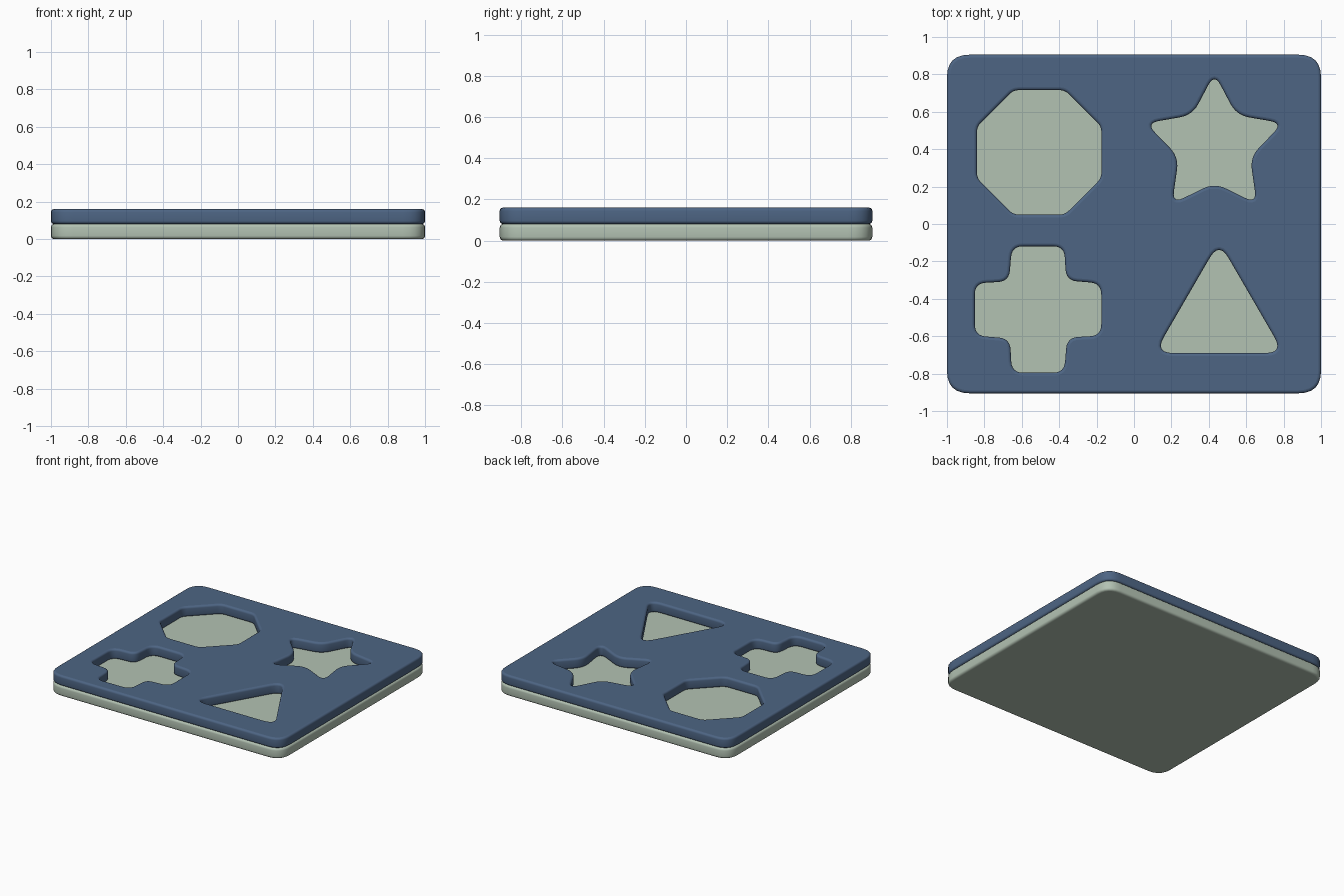
import bpy
import math
from mathutils import Vector

cube = bpy.data.objects.get("Cube")
if cube:
    bpy.data.objects.remove(cube)


def material(name, rgb):
    mat = bpy.data.materials.new(name)
    mat.use_nodes = True
    mat.diffuse_color = (*rgb, 1)
    mat.node_tree.nodes["Principled BSDF"].inputs["Base Color"].default_value = (*rgb, 1)
    return mat


def rounded(corners, trim, steps=6):
    """Outline with each corner replaced by a soft arc starting `trim` before it."""
    pts = [Vector(c) for c in corners]
    outline = []
    for i, p in enumerate(pts):
        a = p + (pts[i - 1] - p).normalized() * trim
        b = p + (pts[(i + 1) % len(pts)] - p).normalized() * trim
        for s in range(steps + 1):
            t = s / steps
            outline.append(a * (1 - t) ** 2 + p * 2 * t * (1 - t) + b * t ** 2)
    return outline


def radial(center, radii, count, start):
    """Corners around a centre, cycling through the given radii."""
    corners = []
    for i in range(count):
        a = math.radians(start) + math.tau * i / count
        r = radii[i % len(radii)]
        corners.append((center[0] + r * math.cos(a), center[1] + r * math.sin(a)))
    return corners


def slab(name, outer, holes, bottom, top, bevel, mat):
    """Flat board with rounded edges, cut through by the hole outlines."""
    curve = bpy.data.curves.new(name, "CURVE")
    curve.dimensions = "2D"
    curve.fill_mode = "BOTH"
    curve.extrude = (top - bottom) / 2 - bevel
    curve.bevel_depth = bevel
    curve.bevel_resolution = 3
    curve.offset = -bevel
    for loop in [outer] + [h[::-1] for h in holes]:
        spline = curve.splines.new("POLY")
        spline.points.add(len(loop) - 1)
        for point, p in zip(spline.points, loop):
            point.co = (p.x, p.y, 0, 1)
        spline.use_cyclic_u = True
    # Turn the filled curve into a mesh object
    helper = bpy.data.objects.new(name + "_outline", curve)
    bpy.context.collection.objects.link(helper)
    graph = bpy.context.evaluated_depsgraph_get()
    mesh = bpy.data.meshes.new_from_object(helper.evaluated_get(graph))
    bpy.data.objects.remove(helper)
    mesh.materials.clear()
    mesh.materials.append(mat)
    obj = bpy.data.objects.new(name, mesh)
    bpy.context.collection.objects.link(obj)
    obj.location.z = (bottom + top) / 2
    bpy.ops.object.select_all(action="DESELECT")
    obj.select_set(True)
    bpy.context.view_layer.objects.active = obj
    bpy.ops.object.shade_smooth_by_angle(angle=math.radians(35))
    return obj


blue = material("slate blue", (0.075, 0.13, 0.23))
sage = material("pale sage", (0.45, 0.54, 0.45))

# Shared board outline
board = rounded([(-1, -0.905), (1, -0.905), (1, 0.905), (-1, 0.905)], 0.12)

# Cut-out shapes
octagon = rounded(radial((-0.507, 0.383), [0.36], 8, 22.5), 0.03)
star = rounded(radial((0.43, 0.42), [0.385, 0.2], 10, 90), 0.07)
triangle = rounded([(0.11, -0.69), (0.80, -0.69), (0.455, -0.095)], 0.1)

# Cross: one arm turned four times
arm = [(0.338, -0.14), (0.338, 0.14), (0.15, 0.155)]
cross_corners = []
for c, s in [(1, 0), (0, 1), (-1, 0), (0, -1)]:
    cross_corners += [(-0.513 + x * c - y * s, -0.457 + x * s + y * c) for x, y in arm]
cross = rounded(cross_corners, 0.06)

# Solid base and the cut-out board resting on it
slab("base_board", board, [], 0, 0.081, 0.018, sage)
slab("cutout_board", board, [octagon, star, triangle, cross], 0.081, 0.16, 0.016, blue)
